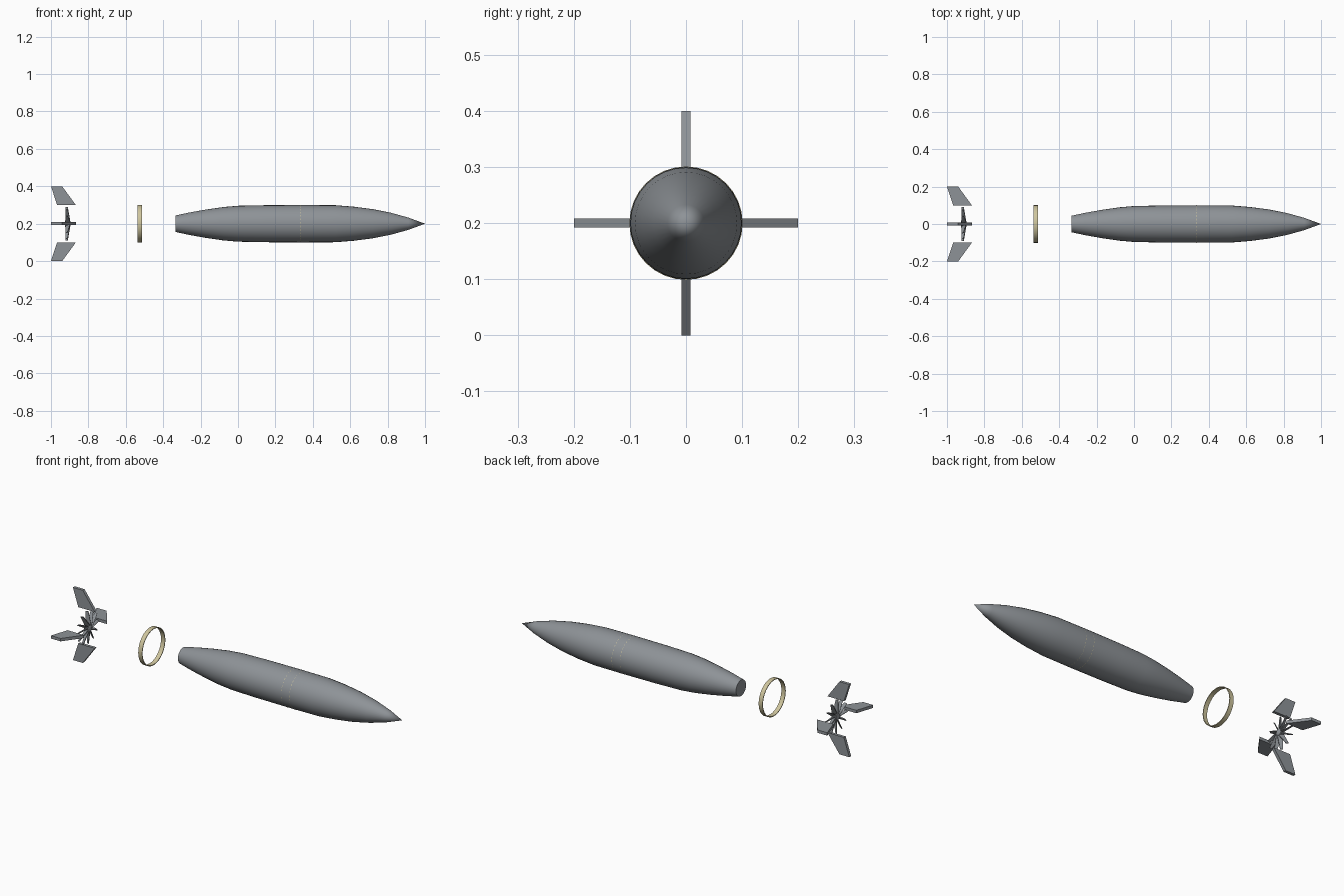
import bpy, bmesh, math
from mathutils import Matrix, Vector

if "Cube" in bpy.data.objects:
    bpy.data.objects.remove(bpy.data.objects["Cube"], do_unlink=True)

AXIS_Z = 0.2
SIDES = 32


def material(name, rgb):
    m = bpy.data.materials.new(name)
    m.use_nodes = True
    m.diffuse_color = (*rgb, 1)
    m.node_tree.nodes["Principled BSDF"].inputs["Base Color"].default_value = (*rgb, 1)
    return m


GREY = material("steel grey", (0.27, 0.29, 0.31))
BRASS = material("pale brass", (0.62, 0.56, 0.34))


def finish(bm, name, mat, smooth=False):
    bmesh.ops.recalc_face_normals(bm, faces=bm.faces)
    mesh = bpy.data.meshes.new(name)
    bm.to_mesh(mesh)
    bm.free()
    mesh.materials.append(mat)
    ob = bpy.data.objects.new(name, mesh)
    bpy.context.collection.objects.link(ob)
    ob.location.z = AXIS_Z
    if smooth:
        bpy.ops.object.select_all(action="DESELECT")
        ob.select_set(True)
        bpy.context.view_layer.objects.active = ob
        bpy.ops.object.shade_smooth_by_angle(angle=math.radians(35))


def lathe(profile, sides=SIDES, closed=False):
    """Spin (x, radius) points around the long axis."""
    bm = bmesh.new()
    vs = [bm.verts.new((x, 0, r)) for x, r in profile]
    pairs = list(zip(vs, vs[1:])) + ([(vs[-1], vs[0])] if closed else [])
    es = [bm.edges.new(p) for p in pairs]
    bmesh.ops.spin(bm, geom=vs + es, axis=(1, 0, 0), cent=(0, 0, 0),
                   angle=math.tau, steps=sides)
    bmesh.ops.remove_doubles(bm, verts=bm.verts, dist=1e-5)
    return bm


def prism(bm, outline, thickness, turn):
    """Slab with an (x, radius) outline, transformed by the turn matrix."""
    sides = [[bm.verts.new(turn @ Vector((x, s * thickness / 2, r))) for x, r in outline]
             for s in (-1, 1)]
    bm.faces.new(sides[0])
    bm.faces.new(sides[1][::-1])
    n = len(outline)
    for i in range(n):
        j = (i + 1) % n
        bm.faces.new((sides[0][i], sides[0][j], sides[1][j], sides[1][i]))


# Hull with pointed nose and cut-off tail
hull = [(-0.335, 0), (-0.335, 0.044), (-0.26, 0.06), (-0.17, 0.076), (-0.08, 0.089),
        (0, 0.096), (0.15, 0.099), (0.35, 0.1), (0.52, 0.099), (0.62, 0.091),
        (0.72, 0.078), (0.82, 0.058), (0.91, 0.033), (1, 0)]
finish(lathe(hull), "hull", GREY, True)

# Dashed seams where the inner collar shows through
for label, x in (("rear", 0.332), ("front", 0.382)):
    seam = lathe([(x - 0.001, 0.1004), (x + 0.001, 0.1004)], SIDES * 2)
    bmesh.ops.delete(seam, geom=list(seam.faces)[::2], context="FACES")
    finish(seam, label + "_seam", BRASS)

# Loose clamping ring
ring = [(-0.537, 0.097), (-0.537, 0.101), (-0.513, 0.101), (-0.513, 0.097)]
finish(lathe(ring, closed=True), "clamp_ring", BRASS, True)

# Four swept fins
fin = [(-1, 0.2), (-0.94, 0.2), (-0.867, 0.1), (-0.967, 0.1)]
for k, name in enumerate(("top", "front", "bottom", "back")):
    bm = bmesh.new()
    prism(bm, fin, 0.016, Matrix.Rotation(k * math.pi / 2, 4, "X"))
    finish(bm, name + "_fin", GREY)

# Propeller hub and pitched tapering blades
finish(lathe([(-0.925, 0), (-0.925, 0.018), (-0.9, 0.018), (-0.89, 0)], 16),
       "propeller_hub", GREY, True)
blade = [(-0.015, 0.012), (0.013, 0.012), (-0.002, 0.09), (-0.015, 0.09)]
bm = bmesh.new()
for k in range(12):
    turn = (Matrix.Rotation(k * math.tau / 12, 4, "X") @ Matrix.Translation((-0.909, 0, 0))
            @ Matrix.Rotation(math.radians(25), 4, "Z"))
    prism(bm, blade, 0.004, turn)
finish(bm, "propeller_blades", GREY)
